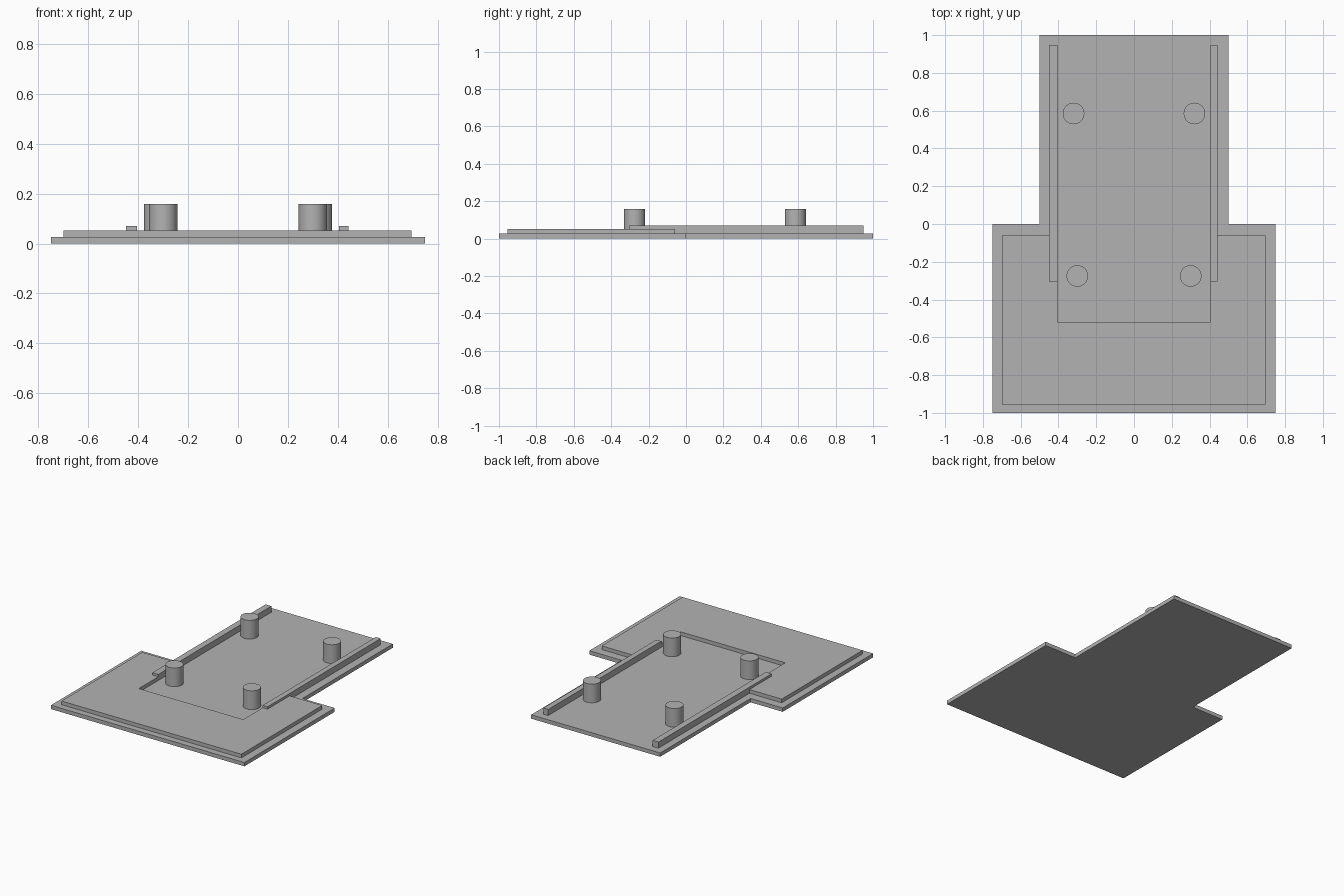
import bpy
import bmesh

cube = bpy.data.objects.get("Cube")
if cube:
    bpy.data.objects.remove(cube, do_unlink=True)

grey = bpy.data.materials.new("plain grey")
grey.use_nodes = True
colour = (0.45, 0.45, 0.45, 1)
grey.diffuse_color = colour
grey.node_tree.nodes["Principled BSDF"].inputs["Base Color"].default_value = colour


def slab(name, outline, z0, z1):
    """Extrude a flat outline from z0 to z1."""
    bm = bmesh.new()
    face = bm.faces.new([bm.verts.new((x, y, z0)) for x, y in outline])
    top = bmesh.ops.extrude_face_region(bm, geom=[face])["geom"]
    verts = [v for v in top if isinstance(v, bmesh.types.BMVert)]
    bmesh.ops.translate(bm, verts=verts, vec=(0, 0, z1 - z0))
    bmesh.ops.recalc_face_normals(bm, faces=bm.faces)
    mesh = bpy.data.meshes.new(name)
    bm.to_mesh(mesh)
    bm.free()
    mesh.materials.append(grey)
    obj = bpy.data.objects.new(name, mesh)
    bpy.context.collection.objects.link(obj)


def rect(x0, x1, y0, y1):
    return [(x0, y0), (x1, y0), (x1, y1), (x0, y1)]


FLOOR = 0.027

# T-shaped base: wide front, narrower back
slab("base_plate", [(-0.75, -1), (0.75, -1), (0.75, 0), (0.5, 0),
                    (0.5, 1), (-0.5, 1), (-0.5, 0), (-0.75, 0)], 0, FLOOR)

# Raised U-shaped step around the central recess
slab("raised_step", [(-0.7, -0.955), (0.695, -0.955), (0.695, -0.06), (0.405, -0.06),
                     (0.405, -0.52), (-0.405, -0.52), (-0.405, -0.06), (-0.7, -0.06)],
     FLOOR, 0.053)

# Long rails on both sides of the recess
slab("right_rail", rect(-0.45, -0.405, -0.305, 0.948), FLOOR, 0.07)
slab("left_rail", rect(0.405, 0.443, -0.305, 0.948), FLOOR, 0.07)

# Four round posts
for place, x, y in (("front", 0.3, -0.275), ("back", 0.32, 0.585)):
    for side, sign in (("left", 1), ("right", -1)):
        bpy.ops.mesh.primitive_cylinder_add(
            vertices=48, radius=0.057, depth=0.158 - FLOOR,
            location=(sign * x, y, (0.158 + FLOOR) / 2))
        post = bpy.context.object
        post.name = f"{place}_{side}_post"
        post.data.materials.append(grey)
        bpy.ops.object.shade_smooth_by_angle()
